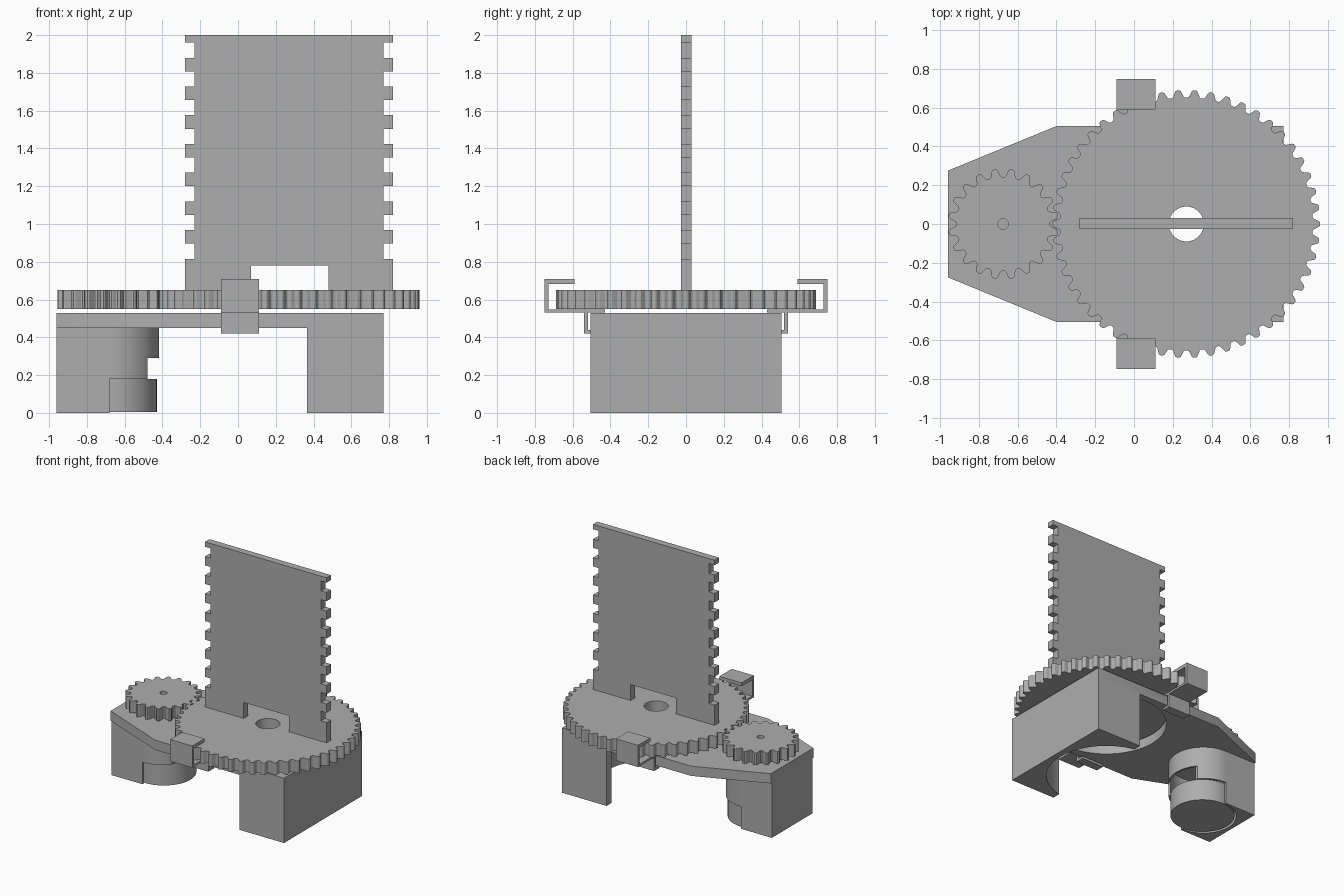
import bpy, bmesh, math

cube = bpy.data.objects.get("Cube")
if cube:
    bpy.data.objects.remove(cube, do_unlink=True)

grey = bpy.data.materials.new("plain grey")
grey.use_nodes = True
colour = (0.42, 0.42, 0.42, 1)
grey.diffuse_color = colour
grey.node_tree.nodes["Principled BSDF"].inputs["Base Color"].default_value = colour


def prism(name, outline, low, high, axis="z"):
    """Extrude a 2D outline along an axis; (x,y), (x,z) or (y,z) points."""
    place = {"z": lambda a, b, t: (a, b, t),
             "y": lambda a, b, t: (a, t, b),
             "x": lambda a, b, t: (t, a, b)}[axis]
    bm = bmesh.new()
    base = [bm.verts.new(place(a, b, low)) for a, b in outline]
    top = [bm.verts.new(place(a, b, high)) for a, b in outline]
    bm.faces.new(base)
    bm.faces.new(top)
    n = len(base)
    for i in range(n):
        j = (i + 1) % n
        bm.faces.new((base[i], base[j], top[j], top[i]))
    bmesh.ops.recalc_face_normals(bm, faces=bm.faces)
    mesh = bpy.data.meshes.new(name)
    bm.to_mesh(mesh)
    bm.free()
    mesh.materials.append(grey)
    ob = bpy.data.objects.new(name, mesh)
    bpy.context.collection.objects.link(ob)
    return ob


def rect(x0, x1, y0, y1):
    return [(x0, y0), (x1, y0), (x1, y1), (x0, y1)]


def arc(cx, r, start=0.0, end=360.0, steps=64):
    full = end - start >= 360
    count = steps if full else steps + 1
    angles = [math.radians(start + (end - start) * i / steps) for i in range(count)]
    return [(cx + r * math.cos(a), r * math.sin(a)) for a in angles]


def boolean(ob, tool, operation="DIFFERENCE"):
    """Apply a boolean and remove the tool."""
    tool.hide_render = True
    mod = ob.modifiers.new("boolean", "BOOLEAN")
    mod.operation = operation
    mod.solver = "EXACT"
    mod.object = tool
    deps = bpy.context.evaluated_depsgraph_get()
    mesh = bpy.data.meshes.new_from_object(ob.evaluated_get(deps))
    ob.modifiers.clear()
    ob.data = mesh
    bpy.data.objects.remove(tool, do_unlink=True)


def smooth(ob):
    bpy.ops.object.select_all(action="DESELECT")
    ob.select_set(True)
    bpy.context.view_layer.objects.active = ob
    bpy.ops.object.shade_smooth_by_angle(angle=math.radians(25))


def gear(name, cx, teeth, root, tip, phase, hole):
    """Gear with rounded teeth and a centre hole."""
    steps = 12
    mid, amp = (root + tip) / 2, (tip - root) / 2
    pts = []
    for i in range(teeth * steps):
        a = 2 * math.pi * i / (teeth * steps)
        wave = max(-1, min(1, 1.5 * math.cos(teeth * a + phase)))
        r = mid + amp * wave
        pts.append((cx + r * math.cos(a), r * math.sin(a)))
    ob = prism(name, pts, 0.55, 0.65)
    boolean(ob, prism("gear_cutter", arc(cx, hole, steps=40), 0.4, 0.8))
    smooth(ob)
    return ob


DISC_X, MOTOR_X = 0.27, -0.675

# Base plate with leg and round opening
plate = prism("base_plate", [(-0.96, -0.275), (-0.4, -0.505), (0.77, -0.505),
                             (0.77, 0.505), (-0.4, 0.505), (-0.96, 0.275)], 0.45, 0.53)
leg = prism("leg", rect(0.365, 0.77, -0.505, 0.505), 0, 0.45)
boolean(plate, leg, "UNION")
boolean(plate, prism("opening_cutter", arc(DISC_X, 0.45, steps=96), -0.1, 0.7))
smooth(plate)

# Motor housing: D-shaped block with a pocket, cut-away front and window
housing = prism("motor_housing", [(-0.96, 0.262), (-0.96, -0.262)]
                + arc(MOTOR_X - 0.005, 0.262, -90, 90, 48), 0, 0.45)
boolean(housing, prism("front_cutter", rect(MOTOR_X - 0.005, 0, -0.4, 0.4), -0.1, 0.18))
boolean(housing, prism("pocket_cutter", arc(MOTOR_X - 0.005, 0.247), -0.1, 0.44))
boolean(housing, prism("window_cutter", rect(-0.48, 0, -0.4, 0.4), 0.1, 0.29))
smooth(housing)

# Motor can
smooth(prism("motor", arc(MOTOR_X + 0.005, 0.24), 0.004, 0.18))

# Gears
gear("turntable_gear", DISC_X, 50, 0.652, 0.69, 0, 0.09)
gear("drive_gear", MOTOR_X, 20, 0.242, 0.284, math.pi, 0.027)

# Upright panel with notched edges and a bottom cut-out
right_edge, left_edge = [(0.82, 0.65)], [(-0.28, 0.65)]
for k in range(7, -1, -1):
    low, high = 1.88 - 0.152 * k, 1.96 - 0.152 * k
    for edge, outer, inner in ((right_edge, 0.82, 0.77), (left_edge, -0.28, -0.23)):
        edge += [(outer, low), (inner, low), (inner, high), (outer, high)]
right_edge.append((0.82, 2.0))
left_edge.append((-0.28, 2.0))
slot = [(0.07, 0.65), (0.07, 0.78), (0.48, 0.78), (0.48, 0.65)]
prism("upright_panel", slot + right_edge + left_edge[::-1], -0.027, 0.03, "y")

# Snap clips over the rim of the turntable, one per side
clip = [(0.43, 0.532), (0.52, 0.532), (0.52, 0.44), (0.47, 0.44), (0.47, 0.42),
        (0.54, 0.42), (0.54, 0.532), (0.748, 0.532), (0.748, 0.71), (0.59, 0.71),
        (0.59, 0.682), (0.728, 0.682), (0.728, 0.548), (0.43, 0.548)]
for name, side in (("back_clip", 1), ("front_clip", -1)):
    prism(name, [(side * y, z) for y, z in clip], -0.09, 0.11, "x")
